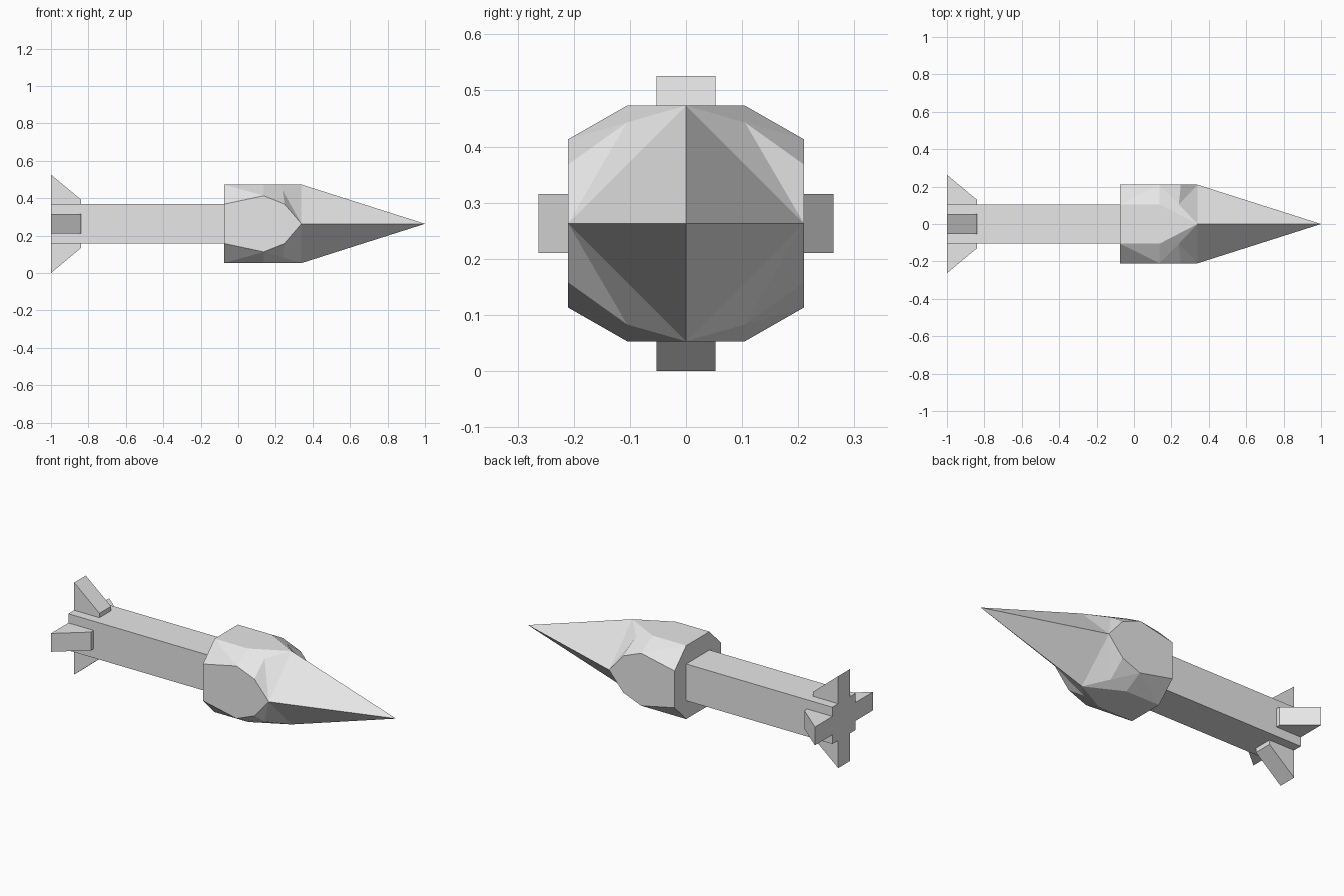
import bpy
import bmesh
from math import pi
from mathutils import Matrix, Vector

AXIS_Z = 0.263   # height of the long axis
R = 0.21         # head half width
H = 0.105        # shaft half width
BACK = -0.075    # rear plane of the head

old = bpy.data.objects.get("Cube")
if old:
    bpy.data.objects.remove(old, do_unlink=True)

grey = bpy.data.materials.new("light_grey")
grey.use_nodes = True
COLOUR = (0.8, 0.8, 0.8, 1)
grey.diffuse_color = COLOUR
grey.node_tree.nodes["Principled BSDF"].inputs["Base Color"].default_value = COLOUR


def finish(name, bm):
    """Weld, orient and place a part on the long axis."""
    bmesh.ops.remove_doubles(bm, verts=bm.verts[:], dist=0.0005)
    bmesh.ops.recalc_face_normals(bm, faces=bm.faces[:])
    bmesh.ops.translate(bm, verts=bm.verts[:], vec=(0, 0, AXIS_Z))
    mesh = bpy.data.meshes.new(name)
    bm.to_mesh(mesh)
    bm.free()
    mesh.materials.append(grey)
    obj = bpy.data.objects.new(name, mesh)
    bpy.context.collection.objects.link(obj)
    return obj


# Corner points of one quarter of the head, mirrored over y and z
POINTS = {
    "top_back": (BACK, H, R), "side_back": (BACK, R, H),
    "side_mid": (0.137, R, 0.15), "top_mid": (0.137, H, R),
    "dip": (0.24, H, 0.18), "side_front": (0.25, R, H),
    "top_tip": (0.34, 0, R), "side_tip": (0.34, R, 0), "nose": (1, 0, 0),
}


def point(key, sy=1, sz=1):
    x, y, z = POINTS[key]
    return Vector((x, y * sy, z * sz))


def face(bm, points):
    bm.faces.new([bm.verts.new(p) for p in points])


# Head with a long pointed nose
bm = bmesh.new()
QUARTER = [
    ("top_back", "side_back", "side_mid"), ("top_back", "side_mid", "top_mid"),
    ("top_mid", "side_mid", "dip"), ("side_mid", "side_front", "dip"),
    ("top_mid", "dip", "top_tip"), ("dip", "side_tip", "top_tip"),
    ("dip", "side_front", "side_tip"), ("top_tip", "side_tip", "nose"),
]
for sy in (1, -1):
    for sz in (1, -1):
        for keys in QUARTER:
            face(bm, [point(k, sy, sz) for k in keys])
for s in (1, -1):
    # flat top or bottom, then flat side
    face(bm, [point("top_back", 1, s), point("top_mid", 1, s), point("top_tip", 1, s),
              point("top_mid", -1, s), point("top_back", -1, s)])
    edge = ("side_back", "side_mid", "side_front")
    face(bm, [point(k, s, 1) for k in edge] + [point("side_tip", s)]
         + [point(k, s, -1) for k in reversed(edge)])
# rear octagon
face(bm, [point(k, sy, sz) for k, sy, sz in (
    ("top_back", 1, 1), ("side_back", 1, 1), ("side_back", 1, -1), ("top_back", 1, -1),
    ("top_back", -1, -1), ("side_back", -1, -1), ("side_back", -1, 1), ("top_back", -1, 1))])
finish("head", bm)

# Square shaft
bm = bmesh.new()
bmesh.ops.create_cube(bm, size=1)
bmesh.ops.scale(bm, verts=bm.verts[:], vec=(1 + BACK, 2 * H, 2 * H))
bmesh.ops.translate(bm, verts=bm.verts[:], vec=((BACK - 1) / 2, 0, 0))
finish("shaft", bm)

# Four tail fins: one tapered profile, extruded and turned about the axis
PROFILE = [(-1, H), (-1, AXIS_Z), (-0.84, 0.13), (-0.84, H)]
for i, name in enumerate(("top_fin", "right_fin", "bottom_fin", "left_fin")):
    bm = bmesh.new()
    face(bm, [(x, -H / 2, z) for x, z in PROFILE])
    side = bmesh.ops.extrude_face_region(bm, geom=bm.faces[:])
    verts = [v for v in side["geom"] if isinstance(v, bmesh.types.BMVert)]
    bmesh.ops.translate(bm, verts=verts, vec=(0, H, 0))
    bmesh.ops.rotate(bm, verts=bm.verts[:], cent=(0, 0, 0),
                     matrix=Matrix.Rotation(i * pi / 2, 3, "X"))
    finish(name, bm)
